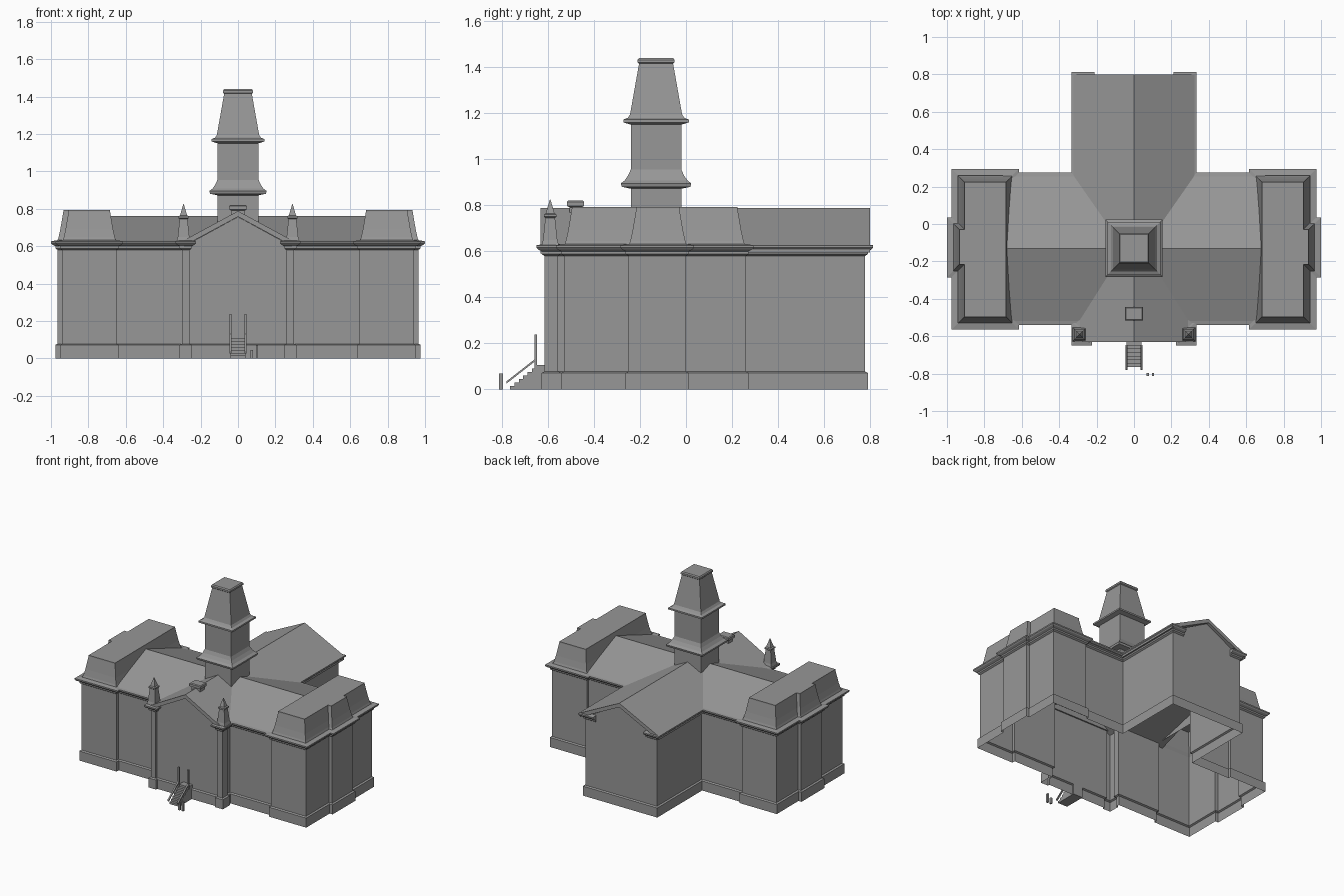
import bpy
import bmesh
from mathutils import Vector

cube = bpy.data.objects.get("Cube")
if cube:
    bpy.data.objects.remove(cube, do_unlink=True)

stone = bpy.data.materials.new("grey_stone")
stone.use_nodes = True
GREY = (0.31, 0.31, 0.31, 1)
stone.diffuse_color = GREY
stone.node_tree.nodes["Principled BSDF"].inputs["Base Color"].default_value = GREY


def finish(name, bm, mirror=False):
    mesh = bpy.data.meshes.new(name)
    bm.to_mesh(mesh)
    bm.free()
    mesh.materials.append(stone)
    obj = bpy.data.objects.new(name, mesh)
    bpy.context.collection.objects.link(obj)
    if mirror:
        obj.modifiers.new("mirror", 'MIRROR').use_axis = (True, False, False)
    return obj


def sweep(name, path, profile, closed=False, caps=False, mirror=False):
    """Run a profile of (outward offset, z) along a counter-clockwise plan path."""
    pts = [Vector(p) for p in path]
    n = len(pts)
    segs = n if closed else n - 1
    normals = []
    for i in range(segs):
        d = (pts[(i + 1) % n] - pts[i]).normalized()
        normals.append(Vector((d.y, -d.x)))
    bm = bmesh.new()
    cols = []
    for i, p in enumerate(pts):
        a = normals[i - 1] if closed or i else normals[0]
        b = normals[i] if i < segs else normals[-1]
        m = (a + b) / (1 + a.dot(b))
        cols.append([bm.verts.new((*(p + m * o), z)) for o, z in profile])
    for i in range(segs):
        c, d = cols[i], cols[(i + 1) % n]
        for k in range(len(profile) - 1):
            bm.faces.new((c[k], d[k], d[k + 1], c[k + 1]))
    if caps and closed:
        bm.faces.new([c[-1] for c in cols])
    elif caps:
        bm.faces.new(cols[0])
        bm.faces.new(cols[-1][::-1])
    return finish(name, bm, mirror)


def rect(x0, x1, y0, y1):
    return [(x0, y0), (x1, y0), (x1, y1), (x0, y1)]


def square(x, y, r=0):
    r = r or 0.001
    return rect(x - r, x + r, y - r, y + r)


def prism(name, pts, a, b, along="y", mirror=False):
    """Extrude an upright outline along x or y."""
    bm = bmesh.new()

    def ring(t):
        return [bm.verts.new((u, t, z) if along == "y" else (t, u, z)) for u, z in pts]
    r, s = ring(a), ring(b)
    bm.faces.new(r)
    bm.faces.new(s[::-1])
    for i in range(len(pts)):
        j = (i + 1) % len(pts)
        bm.faces.new((r[i], s[i], s[j], r[j]))
    bmesh.ops.recalc_face_normals(bm, faces=bm.faces)
    return finish(name, bm, mirror)


def box(name, x0, x1, y0, y1, z0, z1, mirror=False):
    return prism(name, rect(x0, x1, z0, z1), y0, y1, mirror=mirror)


def gable_roof(name, mid, half, eave, ridge, a, b, along="y", thick=0.03):
    top = [(mid - half, eave), (mid, ridge), (mid + half, eave)]
    under = [(u, z - thick) for u, z in reversed(top)]
    return prism(name, top + under, a, b, along)


# Outer walls with plinth, open below
FRONT, BACK = -0.60, 0.778
plan = [(0.26, FRONT), (0.26, -0.615), (0.30, -0.615), (0.30, -0.555),
        (0.285, -0.555), (0.285, -0.505), (0.65, -0.505), (0.65, -0.53),
        (0.94, -0.53), (0.94, -0.25), (0.965, -0.25), (0.965, 0.0),
        (0.94, 0.0), (0.94, 0.26), (0.65, 0.26), (0.65, 0.24),
        (0.30, 0.24), (0.30, BACK)]
sweep("walls", [(0, FRONT)] + plan + [(0, BACK)],
      [(0.012, 0), (0.012, 0.072), (0, 0.078), (0, 0.625)], mirror=True)

# Eaves cornice, returning a little at the rear gable
sweep("cornice", plan + [(0.21, BACK)],
      [(0, 0.58), (0.012, 0.588), (0.012, 0.6), (0.028, 0.608),
       (0.035, 0.616), (0.035, 0.626), (0, 0.632)], caps=True, mirror=True)

# Gable walls and roofs
prism("front_gable_wall", [(-0.27, 0.61), (0.27, 0.61), (0, 0.757)], FRONT, FRONT + 0.01)
prism("rear_gable_wall", [(-0.30, 0.6), (0.30, 0.6), (0, 0.757)], BACK - 0.01, BACK)
gable_roof("main_roof", -0.132, 0.40, 0.625, 0.762, -0.70, 0.70, "x", 0.02)
gable_roof("front_roof", 0, 0.31, 0.62, 0.788, -0.632, -0.13)
gable_roof("rear_roof", 0, 0.33, 0.625, 0.787, -0.13, 0.80)

# Mansard roofs of the end pavilions and their side bays
mansard = [(0, 0.622), (-0.008, 0.645), (-0.018, 0.69), (-0.034, 0.785), (-0.034, 0.793)]
sweep("pavilion_mansard", rect(0.65, 0.94, -0.53, 0.258), mansard, True, True, True)
sweep("bay_mansard", rect(0.82, 0.968, -0.25, 0.005), mansard, True, True, True)

# Tower with flared skirt, belt cornice and tapered top
sweep("tower", square(0, -0.13),
      [(0.109, 0.70), (0.109, 0.872), (0.148, 0.88), (0.152, 0.895), (0.135, 0.908),
       (0.12, 0.93), (0.109, 0.955), (0.109, 1.15), (0.125, 1.155), (0.141, 1.16),
       (0.141, 1.172), (0.122, 1.18), (0.112, 1.195), (0.073, 1.415), (0.079, 1.42),
       (0.079, 1.432), (0.073, 1.44)], True, True)

# Corner pinnacles
sweep("pinnacle", square(0.291, -0.59),
      [(0.037, 0.625), (0.033, 0.64), (0.03, 0.65), (0.02, 0.745), (0.026, 0.75),
       (0.026, 0.76), (0.018, 0.765), (0, 0.826)], True, True, True)

# Chimney
sweep("chimney", rect(-0.036, 0.036, -0.505, -0.455),
      [(0, 0.73), (0, 0.79), (0.012, 0.797), (0.012, 0.815), (0.006, 0.82)], True, True)

# Entrance steps as one stepped outline
STEPS = 7
going, rise = 0.135 / STEPS, 0.105 / STEPS
stair = [(-0.60, 0), (-0.765, 0)]
for i in range(STEPS):
    y = -0.765 + i * going
    stair += [(y, (i + 1) * rise), (y + going, (i + 1) * rise)]
stair.append((-0.60, STEPS * rise))
prism("entrance_steps", stair, -0.04, 0.04, "x")

# Handrails and their posts
prism("handrail", [(-0.652, 0.125), (-0.652, 0.135), (-0.78, 0.035), (-0.78, 0.025)],
      0.034, 0.046, "x", mirror=True)
box("rail_post", 0.034, 0.046, -0.658, -0.648, 0.09, 0.238, mirror=True)

# Small posts in front of the steps
box("short_post", 0.066, 0.08, -0.812, -0.796, 0, 0.045)
box("tall_post", 0.095, 0.108, -0.812, -0.796, 0, 0.068)
